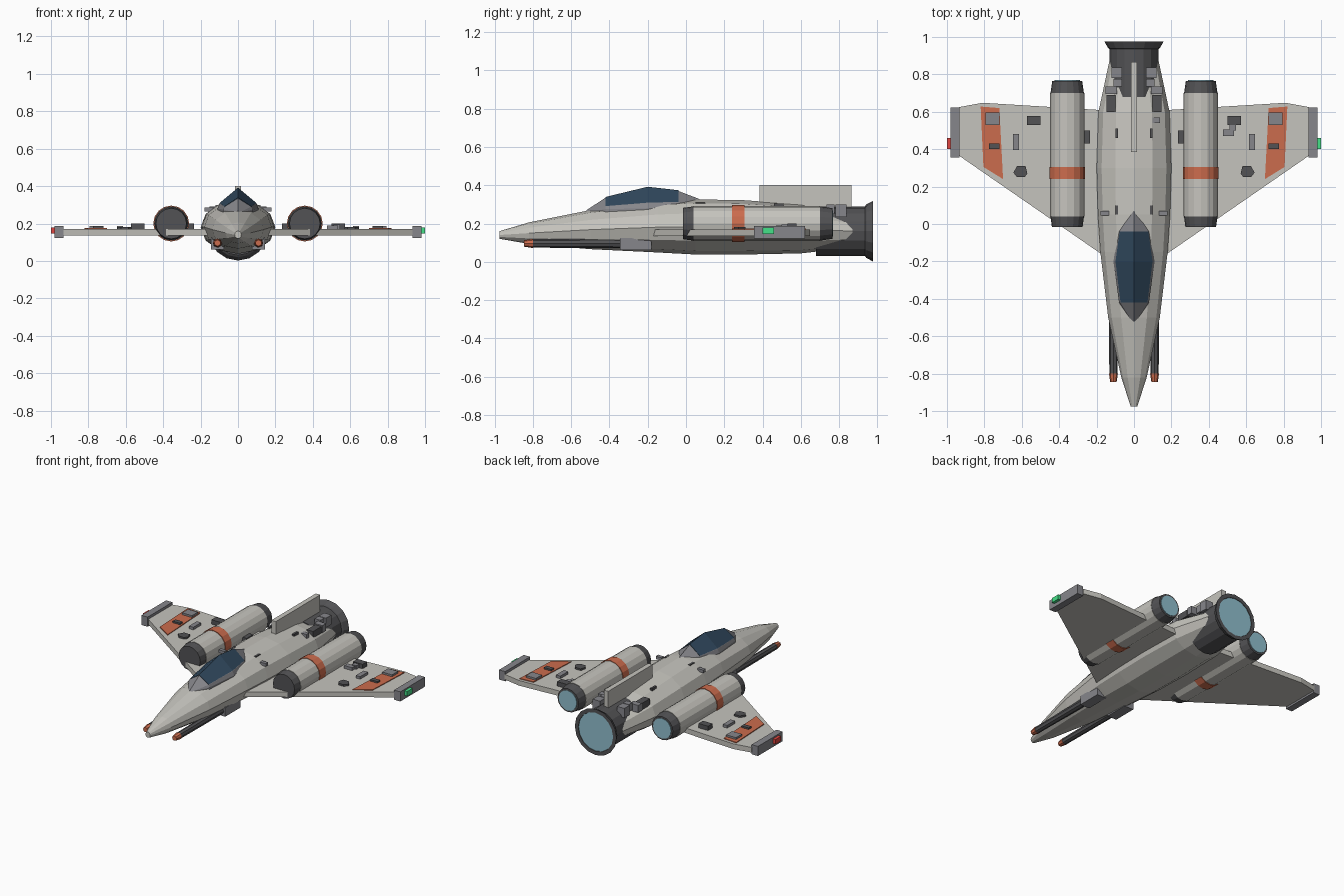
import bpy, bmesh
from math import sin, cos, pi

if "Cube" in bpy.data.objects:
    bpy.data.objects.remove(bpy.data.objects["Cube"])

def material(name, r, g, b):
    m = bpy.data.materials.new(name)
    m.diffuse_color = (r, g, b, 1)
    m.use_nodes = True
    m.node_tree.nodes["Principled BSDF"].inputs["Base Color"].default_value = m.diffuse_color
    return m

HULL = material("hull", .56, .55, .51)
DARK = material("dark_metal", .085, .085, .09)
GREY = material("mid_metal", .24, .24, .26)
ORANGE = material("orange_paint", .6, .15, .075)
GLASS = material("canopy_glass", .03, .065, .11)
GLOW = material("engine_glow", .28, .52, .62)
RED = material("red_light", .75, .06, .05)
GREEN = material("green_light", .06, .75, .25)

def loft(name, rings, mat):
    """Skin a list of equal-length point rings and cap both ends."""
    bm = bmesh.new()
    rows = [[bm.verts.new(p) for p in ring] for ring in rings]
    n = len(rows[0])
    for a, b in zip(rows, rows[1:]):
        for i in range(n):
            j = (i + 1) % n
            bm.faces.new((a[i], a[j], b[j], b[i]))
    bm.faces.new(rows[0])
    bm.faces.new(rows[-1])
    bmesh.ops.recalc_face_normals(bm, faces=bm.faces)
    me = bpy.data.meshes.new(name)
    bm.to_mesh(me)
    bm.free()
    me.materials.append(mat)
    ob = bpy.data.objects.new(name, me)
    bpy.context.collection.objects.link(ob)
    return ob

def ellipse(y, rx, rz, x, z, n):
    return [(x + rx * cos(2 * pi * i / n), y, z + rz * sin(2 * pi * i / n)) for i in range(n)]

def lathe(name, x, z, profile, mat, n=16):
    """Round part along y from (y, radius) pairs."""
    return loft(name, [ellipse(y, r, r, x, z, n) for y, r in profile], mat)

def prism(name, outline, z0, z1, mat, s=1):
    return loft(name, [[(s * x, y, z) for x, y in outline] for z in (z0, z1)], mat)

def box(name, x0, x1, y0, y1, z0, z1, mat, s=1):
    return prism(name, [(x0, y0), (x1, y0), (x1, y1), (x0, y1)], z0, z1, mat, s)

# Fuselage: y, half width, half height, centre height
sections = [(-.975, .018, .02, .14), (-.82, .068, .056, .15), (-.5, .138, .102, .168),
            (-.15, .18, .132, .181), (.05, .193, .144, .182), (.3, .2, .142, .18),
            (.6, .19, .128, .172), (.87, .132, .085, .16)]
loft("fuselage", [ellipse(y, rx, rz, 0, cz, 12) for y, rx, rz, cz in sections], HULL)
box("dorsal_fin", -.017, .017, .385, .865, .26, .4, HULL)

# Canopy frame and glass: y, half width, base, top
frames = [(-.52, .012, .258, .27), (-.42, .08, .275, .335), (-.2, .11, .28, .388),
          (-.04, .085, .292, .37), (.07, .012, .31, .328)]
loft("canopy_frame", [[(-w, y, b - .04), (-w, y, b), (-w * .9, y, b + .25 * (t - b)), (0, y, t),
                       (w * .9, y, b + .25 * (t - b)), (w, y, b), (w, y, b - .04)]
                      for y, w, b, t in frames], GREY)
loft("canopy_glass", [[(-w * .9, y, b + .27 * (t - b)), (0, y, t + .004),
                       (w * .9, y, b + .27 * (t - b))] for y, w, b, t in frames[1:4]], GLASS)

# Main engine at the tail
lathe("main_engine", 0, .16, [(.68, .13), (.935, .13), (.942, .14), (.977, .158), (.977, .132), (.968, .13)], DARK)
lathe("main_engine_glow", 0, .16, [(.96, .131), (.974, .131)], GLOW)

wing = [(.0, -.28), (.19, -.15), (.935, .365), (.935, .625), (.81, .648), (.19, .61), (0, .61)]
stripe = [(.70, .24), (.805, .305), (.82, .628), (.72, .62)]
hatch = [(.57, .27), (.585, .25), (.625, .25), (.645, .275), (.625, .31), (.58, .31)]

for s, side in ((-1, "left"), (1, "right")):
    # Wing, paint stripe, tip block and light
    prism(side + "_wing", wing, .135, .17, HULL, s)
    prism(side + "_wing_stripe", stripe, .165, .175, ORANGE, s)
    box(side + "_wing_tip", .933, .98, .355, .622, .122, .188, GREY, s)
    box(side + "_tip_light", .975, 1, .4, .46, .146, .178, GREEN if s > 0 else RED, s)

    # Wing engine
    x = s * .357
    lathe(side + "_engine_body", x, .2, [(.04, .092), (.7, .092)], HULL)
    lathe(side + "_engine_intake", x, .2, [(-.015, .082), (.045, .09)], DARK)
    lathe(side + "_engine_band", x, .2, [(.24, .096), (.305, .096)], ORANGE)
    lathe(side + "_engine_nozzle", x, .2, [(.695, .09), (.765, .08)], DARK)
    lathe(side + "_engine_glow", x, .2, [(.755, .068), (.769, .068)], GLOW)

    # Cannon under the nose
    x = s * .11
    lathe(side + "_cannon_barrel", x, .096, [(-.805, .022), (-.3, .025)], DARK, 8)
    lathe(side + "_cannon_muzzle", x, .096, [(-.845, .017), (-.8, .024)], ORANGE, 8)
    box(side + "_cannon_mount", .075, .145, -.345, -.18, .062, .124, GREY, s)

    # Wing surface details
    prism(side + "_wing_hatch", hatch, .165, .182, DARK, s)
    for i, (x0, x1, y0, y1, z1, m) in enumerate([
            (.72, .795, .53, .595, .188, GREY), (.72, .775, .4, .43, .186, DARK),
            (.615, .648, .395, .48, .188, GREY), (.5, .572, .53, .578, .2, DARK),
            (.235, .27, .43, .5, .2, DARK)]):
        box(f"{side}_wing_detail_{i}", x0, x1, y0, y1, .16, z1, m, s)

    # Fuselage surface details
    for i, (x0, x1, y0, y1, z0, z1, m) in enumerate([
            (.065, .12, .78, .838, .235, .3, GREY), (.065, .11, .735, .775, .25, .3, GREY),
            (.09, .152, .695, .735, .24, .29, GREY), (.1, .148, .6, .69, .24, .285, DARK),
            (.135, .18, .045, .07, .265, .285, GREY), (.085, .1, .05, .1, .29, .31, DARK),
            (.085, .1, .46, .51, .28, .305, DARK)]):
        box(f"{side}_hull_detail_{i}", x0, x1, y0, y1, z0, z1, m, s)

# Details found on the right side only
box("right_step_upper", .51, .545, .5, .535, .16, .195, GREY)
box("right_step_lower", .475, .535, .47, .505, .16, .19, GREY)
box("right_hull_plate", .1, .14, .54, .57, .25, .285, GREY)
